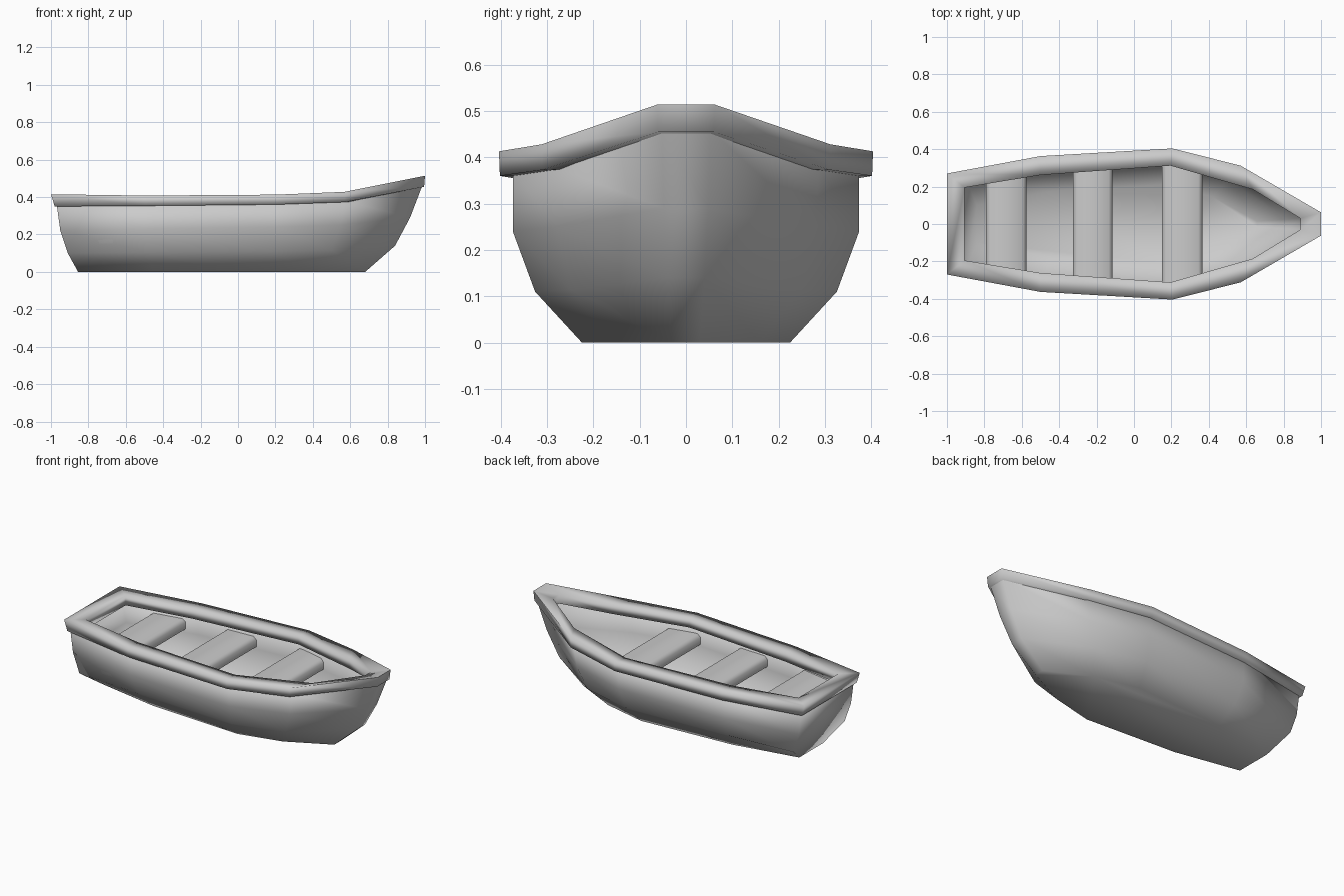
import bpy, bmesh

if "Cube" in bpy.data.objects:
    bpy.data.objects.remove(bpy.data.objects["Cube"])


def ring(xs, ys, zs):
    """Closed loop: +y side from stern to bow, then mirrored back along -y."""
    half = list(zip(xs, ys, zs))
    return half + [(x, -y, z) for x, y, z in reversed(half)]


def loft(name, rings, caps=False, closed=False, angle=1.0):
    bm = bmesh.new()
    loops = [[bm.verts.new(p) for p in r] for r in rings]
    pairs = list(zip(loops, loops[1:]))
    if closed:
        pairs.append((loops[-1], loops[0]))
    for a, b in pairs:
        n = len(a)
        for i in range(n):
            j = (i + 1) % n
            bm.faces.new((a[i], a[j], b[j], b[i]))
    if caps:
        bm.faces.new(loops[0])
        bm.faces.new(loops[-1])
    bmesh.ops.recalc_face_normals(bm, faces=bm.faces)
    mesh = bpy.data.meshes.new(name)
    bm.to_mesh(mesh)
    bm.free()
    mesh.shade_smooth()
    mesh.set_sharp_from_angle(angle=angle)
    ob = bpy.data.objects.new(name, mesh)
    bpy.context.collection.objects.link(ob)
    return ob


# hull: outer levels from keel to gunwale (five stations, stern to bow)
outer = [
    ((-.855, -.45, .15, .42, .68), (.115, .19, .225, .16, .03), (0, 0, 0, 0, 0)),
    ((-.91, -.48, .18, .50, .84), (.25, .29, .326, .25, .04), (.10, .105, .11, .115, .14)),
    ((-.95, -.50, .20, .55, .92), (.255, .338, .374, .28, .048), (.22, .23, .24, .25, .29)),
    ((-.97, -.50, .20, .57, .985), (.255, .34, .374, .287, .052), (.365, .365, .37, .38, .46)),
]


def inset(level, t=.015):
    xs, ys, zs = level
    xs = (xs[0] + t,) + xs[1:-1] + (xs[-1] - 1.5 * t,)
    return xs, tuple(max(y - t, .015) for y in ys), tuple(max(z, t) for z in zs)


inner = [inset(l) for l in reversed(outer)]
loft("hull", [ring(*l) for l in outer + inner], caps=True, angle=1.7)

# gunwale: box-section rim following the sheer line
rim_out = ((-1, -.50, .205, .57, 1.0), (.27, .363, .404, .312, .062))
rim_low = ((-.98, -.50, .205, .57, .995), (.268, .361, .402, .31, .06))
rim_in = ((-.905, -.50, .195, .635, .89), (.195, .262, .312, .185, .03))
top = (.415, .408, .413, .428, .514)
low = (.35, .353, .36, .373, .455)
loft("gunwale", [ring(*rim_out, top), ring(*rim_in, (.413, .406, .411, .428, .485)),
                 ring(*rim_in, (.352, .353, .36, .375, .43)), ring(*rim_low, low)],
     closed=True, angle=1.7)


# seats: planks cut to the hull width, with softened long edges
def hull_width(x):
    xs, ys, _ = outer[2]
    for i in range(4):
        if xs[i] <= x <= xs[i + 1]:
            f = (x - xs[i]) / (xs[i + 1] - xs[i])
            return ys[i] + f * (ys[i + 1] - ys[i]) - .01


for n, (a, b) in enumerate([(-.79, -.575), (-.325, -.115), (.15, .365)], 1):
    levels = []
    for d, z in [(0, .25), (0, .292), (.02, .31)]:
        xs = (a + d, b - d)
        levels.append(ring(xs, [hull_width(x) for x in xs], (z, z)))
    loft(f"seat_{n}", levels, caps=True)
